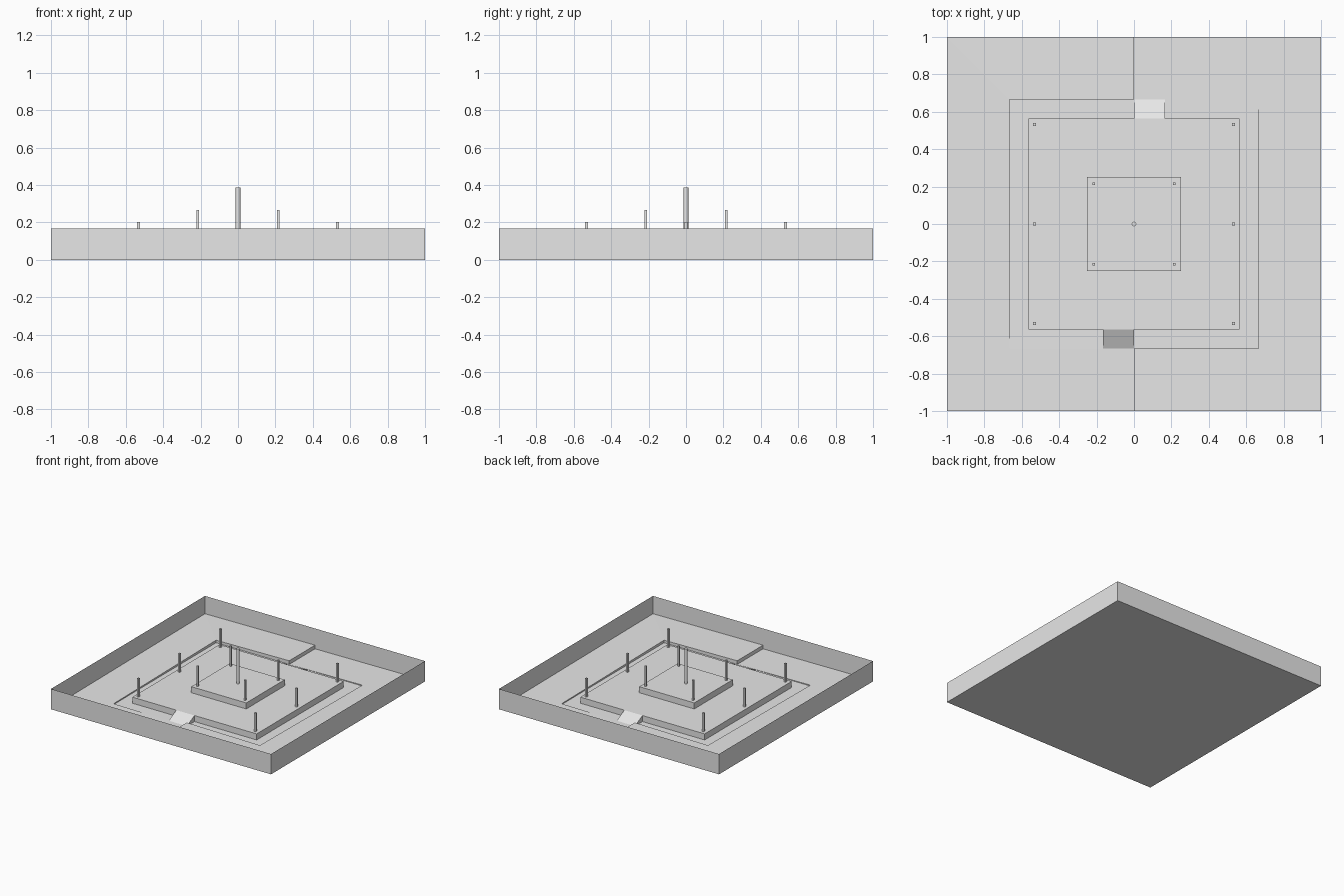
import bpy, bmesh
from mathutils import Matrix, Vector

cube = bpy.data.objects.get("Cube")
if cube:
    bpy.data.objects.remove(cube)

stone = bpy.data.materials.new("light_grey")
stone.use_nodes = True
grey = (0.8, 0.8, 0.8, 1)
stone.diffuse_color = grey
stone.node_tree.nodes["Principled BSDF"].inputs["Base Color"].default_value = grey

WALL = 0.167      # rim height
OUTER = 0.665     # inner edge of the walkway
DECK = 0.565      # half size of the lower platform
DECK_Z = 0.05
TOP = 0.25        # half size of the upper platform
TOP_Z = 0.1
STEP = 0.03       # high end of each walkway


def finish(name, bm):
    mesh = bpy.data.meshes.new(name)
    bm.to_mesh(mesh)
    bm.free()
    mesh.materials.append(stone)
    obj = bpy.data.objects.new(name, mesh)
    bpy.context.collection.objects.link(obj)
    return obj


def box(name, x, y, half, z0, z1, drop=None):
    """Square box; drop removes the face pointing up (1) or down (-1)."""
    bm = bmesh.new()
    bmesh.ops.create_cube(bm, size=1)
    bmesh.ops.scale(bm, vec=(2 * half, 2 * half, z1 - z0), verts=bm.verts)
    bmesh.ops.translate(bm, vec=(x, y, (z0 + z1) / 2), verts=bm.verts)
    if drop:
        bm.normal_update()
        gone = [f for f in bm.faces if f.normal.z * drop > 0.9]
        bmesh.ops.delete(bm, geom=gone, context='FACES')
    return finish(name, bm)


def turned(bm, turn):
    """Half turn about z for the opposite copy."""
    if turn:
        bm.transform(Matrix.Rotation(3.14159265, 4, 'Z'))


def walkway(name, turn):
    """Half ring descending from the back to the front, with its inner edge."""
    bm = bmesh.new()
    corners = [(0, 1), (-1, 1), (-1, -1), (0, -1)]
    heights = [STEP, STEP * 0.7, STEP * 0.25, 0.0]
    rows = []
    for (sx, sy), z in zip(corners, heights):
        outer = bm.verts.new((sx, sy, z))
        inner = bm.verts.new((sx * OUTER, sy * OUTER, z))
        foot = bm.verts.new((sx * OUTER, sy * OUTER, 0)) if z else inner
        rows.append((outer, inner, foot))
    for a, b in zip(rows, rows[1:]):
        bm.faces.new((a[0], b[0], b[1], a[1]))
        bm.faces.new([a[1], b[1], b[2], a[2]] if b[1] != b[2] else [a[1], b[1], a[2]])
    # Step face at the high end
    base = bm.verts.new((0, 1, 0))
    bm.faces.new((rows[0][0], rows[0][1], rows[0][2], base))
    turned(bm, turn)
    return finish(name, bm)


def ramp(name, turn):
    """Wedge bridging the channel up to the lower platform."""
    bm = bmesh.new()
    section = [(-OUTER, 0), (-DECK, 0), (-DECK, DECK_Z)]
    face = bm.faces.new([bm.verts.new((-0.165, y, z)) for y, z in section])
    grown = bmesh.ops.extrude_face_region(bm, geom=[face])
    moved = [g for g in grown["geom"] if isinstance(g, bmesh.types.BMVert)]
    bmesh.ops.translate(bm, vec=Vector((0.165, 0, 0)), verts=moved)
    bmesh.ops.recalc_face_normals(bm, faces=bm.faces)
    turned(bm, turn)
    return finish(name, bm)


# Open tray and stepped platforms
box("tray", 0, 0, 1, 0, WALL, drop=1)
box("lower_platform", 0, 0, DECK, 0, DECK_Z, drop=-1)
box("upper_platform", 0, 0, TOP, DECK_Z, TOP_Z, drop=-1)

# Walkways and ramps, each with an opposite copy
walkway("right_walkway", False)
walkway("left_walkway", True)
ramp("front_ramp", False)
ramp("back_ramp", True)

# Posts on both platforms
for side, sx in (("right", -1), ("left", 1)):
    for place, sy in (("front", -1), ("middle", 0), ("back", 1)):
        box(f"outer_post_{place}_{side}", sx * 0.532, sy * 0.532, 0.007, DECK_Z, 0.203)
        if sy:
            box(f"inner_post_{place}_{side}", sx * 0.216, sy * 0.216, 0.007, TOP_Z, 0.267)

# Central round column
bpy.ops.mesh.primitive_cylinder_add(vertices=24, radius=0.0125, depth=0.386 - TOP_Z,
                                    location=(0, 0, (0.386 + TOP_Z) / 2))
column = bpy.context.object
column.name = "central_column"
column.data.materials.append(stone)
bpy.ops.object.shade_smooth_by_angle()
